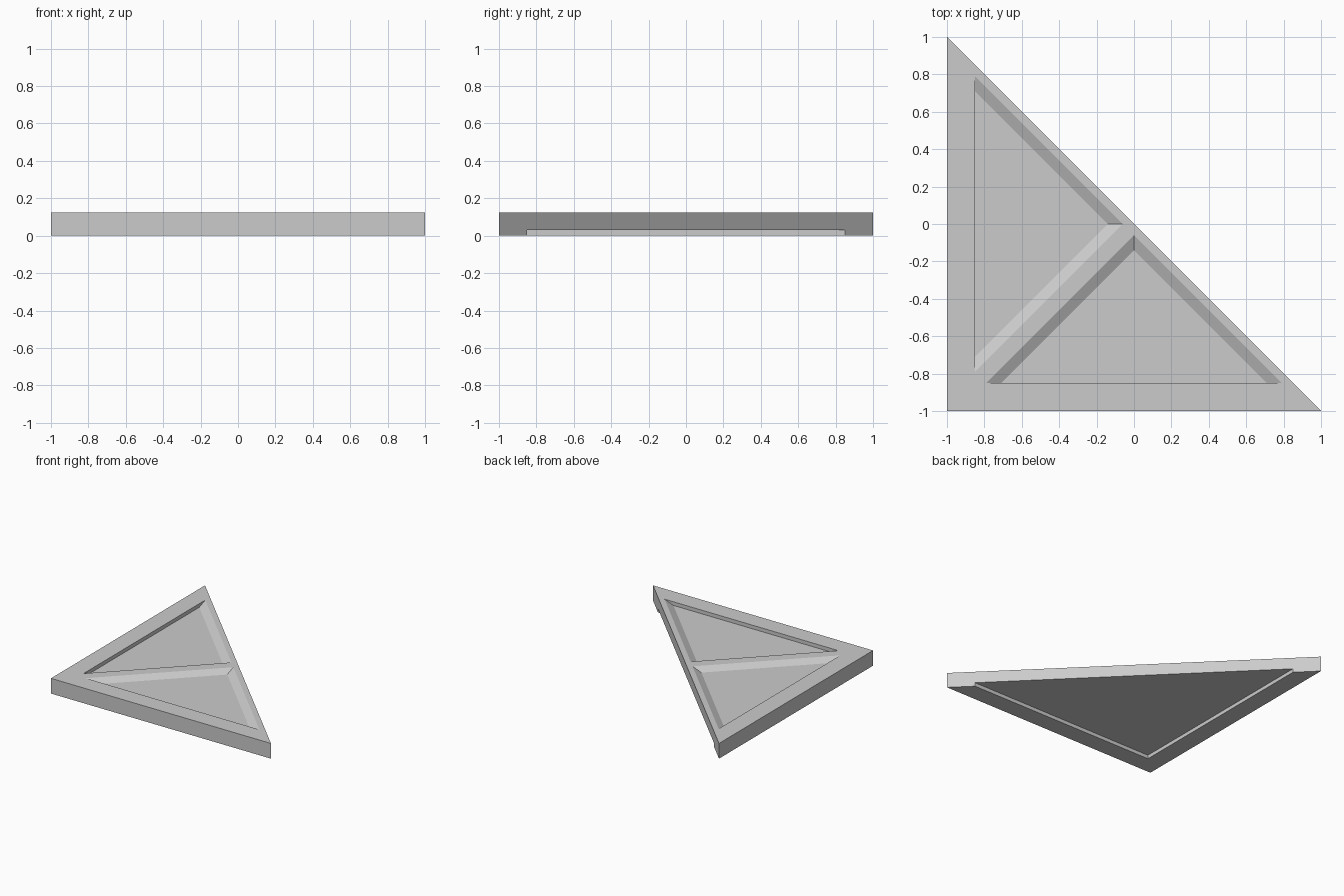
import bpy, bmesh

if "Cube" in bpy.data.objects:
    bpy.data.objects.remove(bpy.data.objects["Cube"])

HEIGHT = 0.125   # panel thickness
POCKET = 0.03    # depth of the recesses
RIM = 0.85       # inner edge of the rim along the two short sides


def loft(name, rings):
    """Solid through stacked rings, each a pair (outline points, z)."""
    bm = bmesh.new()
    loops = [[bm.verts.new((x, y, z)) for x, y in pts] for pts, z in rings]
    n = len(loops[0])
    for low, high in zip(loops, loops[1:]):
        for i in range(n):
            j = (i + 1) % n
            bm.faces.new((low[i], low[j], high[j], high[i]))
    bm.faces.new(loops[0])
    bm.faces.new(loops[-1])
    bmesh.ops.recalc_face_normals(bm, faces=bm.faces)
    mesh = bpy.data.meshes.new(name)
    bm.to_mesh(mesh)
    bm.free()
    obj = bpy.data.objects.new(name, mesh)
    bpy.context.collection.objects.link(obj)
    return obj


def carve(body, cutter):
    cutter.hide_render = True
    mod = body.modifiers.new(cutter.name, 'BOOLEAN')
    mod.operation = 'DIFFERENCE'
    mod.solver = 'EXACT'
    mod.object = cutter
    bpy.context.view_layer.objects.active = body
    bpy.ops.object.modifier_apply(modifier=mod.name)
    bpy.data.objects.remove(cutter)


def pocket_outline(inset, swap):
    """Triangle set back from the ridge and the long side."""
    pts = [(-RIM, -RIM + inset), (-inset, 0), (-RIM, RIM - inset)]
    return [(y, x) for x, y in pts] if swap else pts


# Triangular panel
outline = [(-1, -1), (1, -1), (-1, 1)]
panel = loft("triangular_panel", [(outline, 0), (outline, HEIGHT)])

# Two top pockets: upright at the rim, sloped at the ridge and long side
for swap in (False, True):
    floor, mouth = pocket_outline(0.14, swap), pocket_outline(0.06, swap)
    carve(panel, loft("pocket_cutter", [(floor, HEIGHT - POCKET),
                                        (mouth, HEIGHT), (mouth, HEIGHT + 0.1)]))

# Underside recess, open through the long side
square = [(-RIM, -RIM), (1.2, -RIM), (1.2, 1.2), (-RIM, 1.2)]
carve(panel, loft("underside_cutter", [(square, -0.1), (square, POCKET)]))
